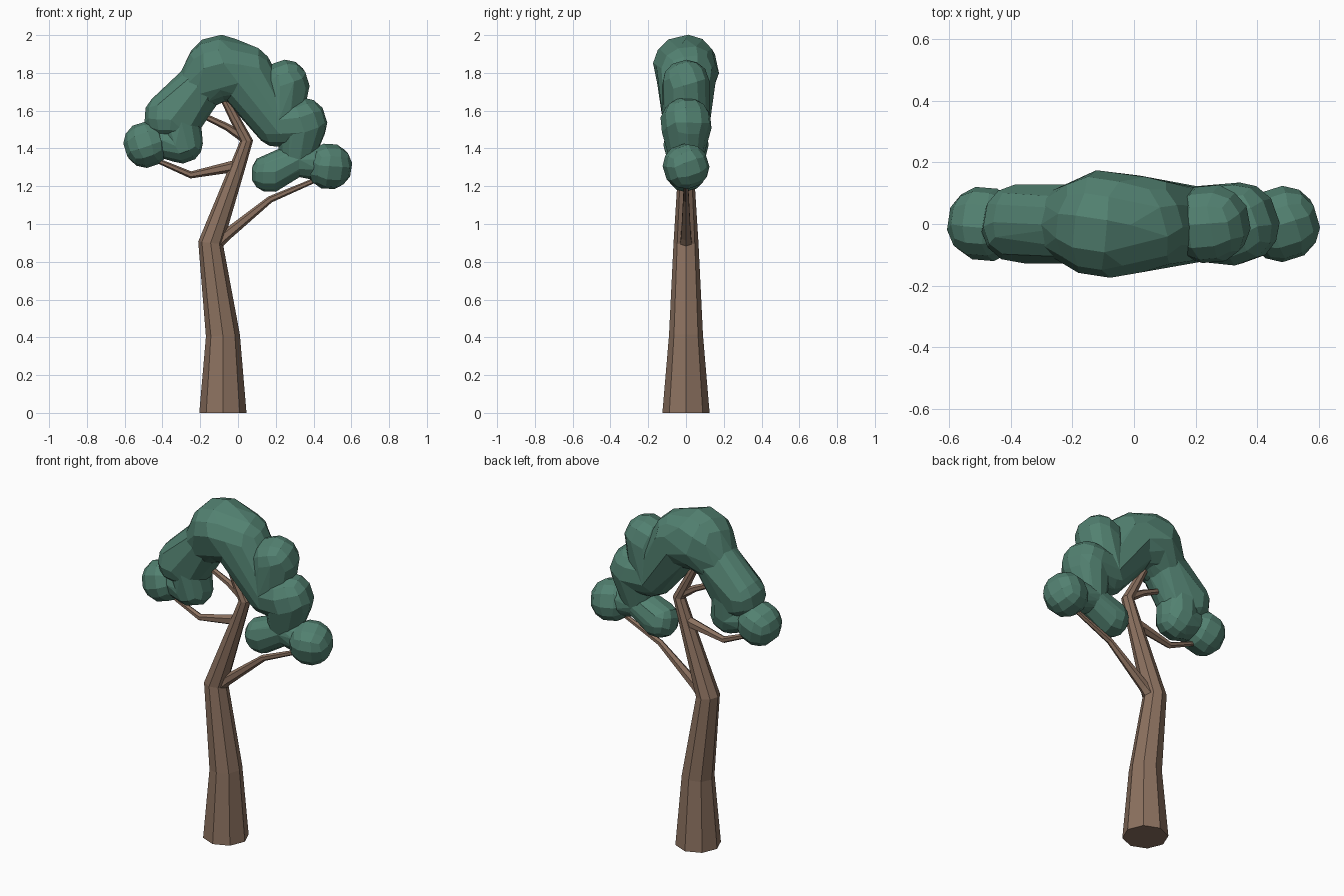
import bpy, bmesh, math, random
from mathutils import Vector, Matrix, Euler

if "Cube" in bpy.data.objects:
    bpy.data.objects.remove(bpy.data.objects["Cube"])

random.seed(4)

def material(name, color):
    m = bpy.data.materials.new(name)
    m.diffuse_color = (*color, 1)
    m.use_nodes = True
    m.node_tree.nodes["Principled BSDF"].inputs["Base Color"].default_value = m.diffuse_color
    return m

bark = material("bark", (0.26, 0.165, 0.115))
leaf = material("leaf", (0.085, 0.22, 0.165))

def add_object(name, bm, mat):
    bmesh.ops.recalc_face_normals(bm, faces=bm.faces)
    me = bpy.data.meshes.new(name)
    bm.to_mesh(me)
    bm.free()
    me.materials.append(mat)
    ob = bpy.data.objects.new(name, me)
    bpy.context.collection.objects.link(ob)
    return ob

def tube(name, path, sides):
    """Tapered tube along (x, z, radius) points in the y = 0 plane."""
    bm = bmesh.new()
    pts = [Vector((x, 0, z)) for x, z, r in path]
    dirs = [(b - a).normalized() for a, b in zip(pts, pts[1:])]
    rings = []
    for i, p in enumerate(pts):
        t = (dirs[max(i - 1, 0)] + dirs[min(i, len(dirs) - 1)]).normalized()
        u, v, r = Vector((t.z, 0, -t.x)), Vector((0, 1, 0)), path[i][2]
        angles = [2 * math.pi * k / sides for k in range(sides)]
        rings.append([bm.verts.new(p + r * (math.cos(a) * u + math.sin(a) * v)) for a in angles])
    for a, b in zip(rings, rings[1:]):
        for k in range(sides):
            n = (k + 1) % sides
            bm.faces.new((a[k], a[n], b[n], b[k]))
    bm.faces.new(rings[0][::-1])
    bm.faces.new(rings[-1])
    return add_object(name, bm, bark)

# Trunk and branches
tube("trunk", [(-0.08, 0, 0.125), (-0.08, 0.41, 0.09), (-0.145, 0.9, 0.066),
               (-0.003, 1.3, 0.041), (0.045, 1.44, 0.035), (-0.08, 1.68, 0.022)], 8)
tube("right_branch", [(-0.14, 0.88, 0.045), (-0.07, 0.935, 0.03), (0.17, 1.13, 0.018), (0.45, 1.25, 0.012)], 6)
tube("left_branch", [(0.0, 1.31, 0.032), (-0.25, 1.26, 0.019), (-0.46, 1.35, 0.012)], 6)
tube("upper_branch", [(0.04, 1.45, 0.026), (-0.06, 1.515, 0.019), (-0.24, 1.6, 0.014)], 6)

# Foliage balls: x, z, radius
balls = {
    "A": (-0.485, 1.42, 0.124), "B": (-0.295, 1.43, 0.11), "AB": (-0.4, 1.44, 0.092),
    "C": (-0.37, 1.565, 0.13), "C2": (-0.31, 1.54, 0.115), "D2": (-0.2, 1.73, 0.128),
    "D": (-0.10, 1.825, 0.178), "E": (0.02, 1.80, 0.163), "F": (0.25, 1.74, 0.13),
    "K": (0.21, 1.53, 0.125), "G": (0.335, 1.535, 0.138), "J": (0.31, 1.34, 0.088),
    "H": (0.482, 1.305, 0.124), "I": (0.17, 1.27, 0.104), "HJ": (0.42, 1.32, 0.09),
}

def ball_points(x, z, r):
    """Corners of a cube with a 3x3 grid on each side, rounded to a sphere."""
    rot = Euler([random.uniform(-0.4, 0.4) for _ in range(3)]).to_matrix()
    g = (-1, -1 / 3, 1 / 3, 1)
    return [Vector((x, 0, z)) + rot @ Vector((a, b, c)).normalized() * r
            for a in g for b in g for c in g if 1 in map(abs, (a, b, c))]

points = {k: ball_points(*v) for k, v in balls.items()}

def clump(names):
    """Convex hull around a group of balls."""
    bm = bmesh.new()
    for n in names:
        for p in points[n]:
            bm.verts.new(p)
    bmesh.ops.convex_hull(bm, input=bm.verts[:])
    bmesh.ops.delete(bm, geom=[v for v in bm.verts if not v.link_faces], context='VERTS')
    return add_object("foliage_clump", bm, leaf)

groups = [("D", "E"), ("D2", "D"), ("C", "C2", "D2"), ("B", "C2"), ("AB", "B"), ("A",),
          ("E", "K"), ("F", "K"), ("K", "G"), ("G", "J"), ("J", "I"), ("J", "HJ"), ("H",)]
parts = [clump(g) for g in groups]

# Merge the clumps into one crown
crown = parts[0]
crown.name = "foliage"
for p in parts[1:]:
    p.hide_render = True
    mod = crown.modifiers.new("union", 'BOOLEAN')
    mod.operation, mod.solver, mod.object = 'UNION', 'EXACT', p
deps = bpy.context.evaluated_depsgraph_get()
merged = bpy.data.meshes.new_from_object(crown.evaluated_get(deps))
crown.modifiers.clear()
crown.data = merged
for p in parts[1:]:
    bpy.data.objects.remove(p)

# Turn triangles into larger flat facets
bm = bmesh.new()
bm.from_mesh(merged)
bmesh.ops.dissolve_limit(bm, angle_limit=math.radians(10), verts=bm.verts[:], edges=bm.edges[:])
bm.to_mesh(merged)
bm.free()
